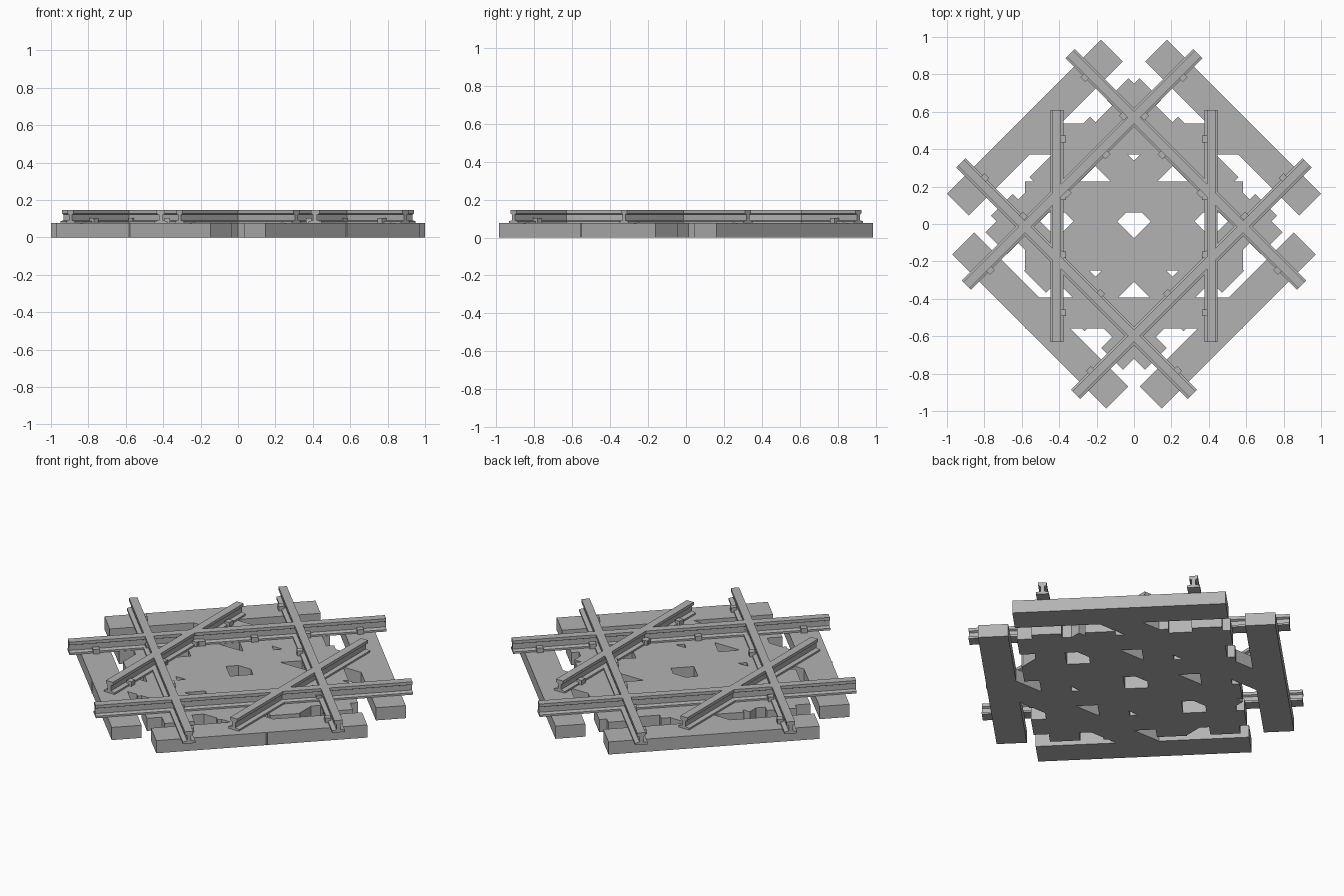
import bpy, bmesh, math
from mathutils import Matrix

cube = bpy.data.objects.get("Cube")
if cube:
    bpy.data.objects.remove(cube, do_unlink=True)

grey = bpy.data.materials.new("plain grey")
grey.use_nodes = True
grey.diffuse_color = (0.45, 0.45, 0.45, 1)
grey.node_tree.nodes["Principled BSDF"].inputs["Base Color"].default_value = grey.diffuse_color

SLEEPER_TOP, RAIL_TOP = 0.076, 0.146
GAUGE = 0.4125          # rail centre to track centre
SLEEPER_SIZE = (1.165, 0.165)


def finish(name, bm, place):
    bmesh.ops.recalc_face_normals(bm, faces=bm.faces)
    mesh = bpy.data.meshes.new(name)
    bm.to_mesh(mesh)
    bm.free()
    mesh.materials.append(grey)
    obj = bpy.data.objects.new(name, mesh)
    obj.matrix_world = place
    bpy.context.collection.objects.link(obj)


def add_box(bm, x, y, z0, z1, sx, sy):
    m = Matrix.Translation((x, y, (z0 + z1) / 2)) @ Matrix.Diagonal((sx, sy, z1 - z0, 1))
    bmesh.ops.create_cube(bm, size=1, matrix=m)


def add_rail(bm, x, length):
    # Half of the I-shaped section: foot, web and head
    half = [(0.035, SLEEPER_TOP - 0.002), (0.035, 0.086), (0.011, 0.091),
            (0.011, 0.122), (0.023, 0.128), (0.023, RAIL_TOP)]
    section = half + [(-px, pz) for px, pz in reversed(half)]
    face = bm.faces.new([bm.verts.new((x + px, -length / 2, pz)) for px, pz in section])
    ext = bmesh.ops.extrude_face_region(bm, geom=[face], use_keep_orig=True)
    verts = [g for g in ext["geom"] if isinstance(g, bmesh.types.BMVert)]
    bmesh.ops.translate(bm, verts=verts, vec=(0, length, 0))


def build_track(name, count, spacing, place):
    rows = [(i - (count - 1) / 2) * spacing for i in range(count)]

    # Sleepers
    bm = bmesh.new()
    for y in rows:
        add_box(bm, 0, y, 0, SLEEPER_TOP, *SLEEPER_SIZE)
    finish(name + "_sleepers", bm, place)

    # Rails
    bm = bmesh.new()
    for side in (-1, 1):
        add_rail(bm, side * GAUGE, count * spacing)
    finish(name + "_rails", bm, place)

    # Clips on the inner side of each rail
    bm = bmesh.new()
    for side in (-1, 1):
        for y in rows:
            add_box(bm, side * (GAUGE - 0.034), y, SLEEPER_TOP - 0.002, 0.104, 0.032, 0.036)
    finish(name + "_rail_clips", bm, place)


build_track("straight_track", 4, 0.31, Matrix.Translation((0, -0.01, 0)))
for name, side in (("left_diagonal_track", 1), ("right_diagonal_track", -1)):
    place = Matrix.Translation((side * 0.0143, 0, 0)) @ Matrix.Rotation(-side * math.pi / 4, 4, "Z")
    build_track(name, 6, 0.2917, place)
